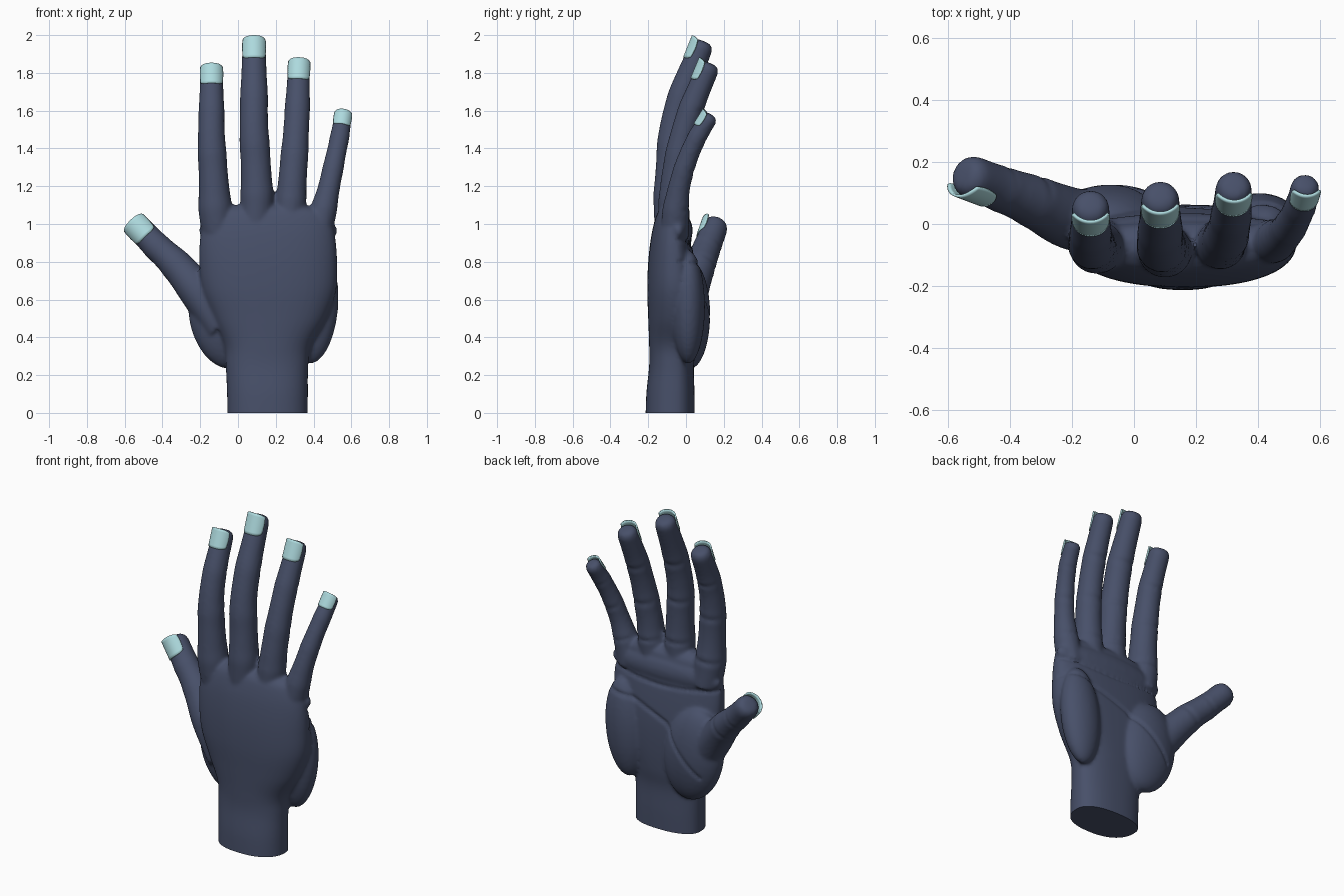
import bpy, bmesh, math
from mathutils import Vector, Matrix

if "Cube" in bpy.data.objects:
    bpy.data.objects.remove(bpy.data.objects["Cube"])


def material(name, rgb):
    m = bpy.data.materials.new(name)
    m.diffuse_color = (*rgb, 1)
    m.use_nodes = True
    m.node_tree.nodes["Principled BSDF"].inputs["Base Color"].default_value = m.diffuse_color
    return m


skin = material("dark_slate_skin", (0.064, 0.080, 0.142))
polish = material("pale_cyan_nail", (0.42, 0.70, 0.73))


def add_object(name, bm, mat):
    bmesh.ops.recalc_face_normals(bm, faces=bm.faces)
    me = bpy.data.meshes.new(name)
    bm.to_mesh(me)
    bm.free()
    me.materials.append(mat)
    ob = bpy.data.objects.new(name, me)
    bpy.context.collection.objects.link(ob)
    return ob


def skin_rings(bm, rings):
    """Bridge rings of points into a closed tube."""
    vs = [[bm.verts.new(p) for p in ring] for ring in rings]
    n = len(vs[0])
    for a, b in zip(vs, vs[1:]):
        for i in range(n):
            j = (i + 1) % n
            bm.faces.new((a[i], a[j], b[j], b[i]))
    bm.faces.new(vs[0][::-1])
    bm.faces.new(vs[-1])


def spline(pts, t):
    """Catmull-Rom through points of any dimension, t in 0..1."""
    k = len(pts) - 1
    i = min(int(t * k), k - 1)
    f = t * k - i
    g = lambda j: Vector(pts[max(0, min(k, j))])
    a, b, c, d = g(i - 1), g(i), g(i + 1), g(i + 2)
    return 0.5 * (2 * b + (c - a) * f + (2 * a - 5 * b + 4 * c - d) * f * f
                  + (3 * b - a - 3 * c + d) * f ** 3)


def frame(tangent, back):
    t = tangent.normalized()
    n = (back - t * back.dot(t)).normalized()
    return t, n, t.cross(n)


def add_finger(bm, pts, joints, back, steps=70, sides=28):
    """Tapered digit with knuckle swells, palm-side creases and a blunt tip."""
    rings = []
    for s in range(steps + 8):
        t = min(s / (steps - 1), 1)
        p = spline(pts, t)
        tan = (spline(pts, min(t + .01, 1)) - spline(pts, max(t - .01, 0))).to_3d()
        T, N, B = frame(tan, back)
        c, r = p.to_3d(), p[3]
        if s >= steps:
            phi = (s - steps + 1) / 8 * math.radians(86)
            c = c + T * r * .8 * math.sin(phi)
            r *= math.cos(phi) ** .5
        swell = 1 + sum(.035 * math.exp(-((t - j) / .05) ** 2) for j in joints)
        groove = sum(math.exp(-((t - j) / .013) ** 2) for j in joints)
        ring = []
        for i in range(sides):
            a = math.tau * i / sides
            rr = r * swell * (1 - .13 * groove * max(0, -math.cos(a)))
            ring.append(c + (N * math.cos(a) + B * math.sin(a)) * rr)
        rings.append(ring)
    skin_rings(bm, rings)


def add_nail(name, pts, length, back):
    """Curved plate wrapped over the back of a fingertip."""
    bm = bmesh.new()
    T, N, B = frame((spline(pts, 1) - spline(pts, .97)).to_3d(), back)
    P, r = Vector(pts[-1][:3]), pts[-1][3]
    nu, na, amax = 8, 16, math.radians(66)
    grid = []
    for u in range(nu + 1):
        f = u / nu
        row = []
        for k in range(na + 1):
            e = 2 * k / na - 1
            s = (f - .56) * length * (1 - .22 * abs(e) ** 4)
            R = r * (1.03 + .03 * f)
            a = e * amax * (.93 + .07 * math.sin(math.pi * f))
            row.append(bm.verts.new(P + T * s + (N * math.cos(a) + B * math.sin(a)) * R))
        grid.append(row)
    for a, b in zip(grid, grid[1:]):
        for k in range(na):
            bm.faces.new((a[k], a[k + 1], b[k + 1], b[k]))
    ob = add_object(name, bm, polish)
    mod = ob.modifiers.new("thickness", "SOLIDIFY")
    mod.thickness, mod.offset = .009, 0
    ob.data.shade_smooth()


# Digit centre lines: x, y, z, radius
digits = {
    "index": [(-.1, -.06, .93, .085), (-.118, -.07, 1.06, .088), (-.13, -.073, 1.25, .078),
              (-.14, -.06, 1.45, .072), (-.14, -.02, 1.62, .066), (-.14, .047, 1.78, .061)],
    "middle": [(.09, -.08, .95, .085), (.1, -.085, 1.12, .086), (.095, -.08, 1.3, .08),
               (.085, -.065, 1.5, .076), (.085, -.015, 1.7, .071), (.085, .075, 1.922, .062)],
    "ring": [(.26, -.07, .95, .08), (.278, -.065, 1.1, .08), (.29, -.055, 1.25, .075),
             (.305, -.02, 1.45, .069), (.315, .035, 1.63, .065), (.322, .11, 1.808, .059)],
    "little": [(.42, -.06, .93, .075), (.45, -.055, 1.06, .07), (.483, -.035, 1.2, .058),
               (.515, .01, 1.35, .053), (.54, .065, 1.47, .05), (.552, .113, 1.548, .047)],
    "thumb": [(-.08, -.01, .45, .1), (-.21, .02, .64, .1), (-.33, .075, .785, .083),
              (-.435, .115, .885, .073), (-.517, .148, .972, .07)],
}
nail_length = {"index": .115, "middle": .125, "ring": .12, "little": .09, "thumb": .12}

bm = bmesh.new()

# Wrist and palm block: z, x min, x max, y back of hand, y palm
sections = [(-.06, -.055, .37, -.215, .045), (.1, -.058, .37, -.21, .045),
            (.25, -.065, .372, -.195, .042), (.36, -.075, .39, -.195, .055),
            (.5, -.135, .47, -.2, .062), (.65, -.19, .52, -.205, .06),
            (.8, -.205, .525, -.2, .045), (.93, -.2, .515, -.185, .025),
            (1.02, -.175, .495, -.165, .012), (1.07, -.12, .45, -.145, 0),
            (1.1, -.03, .34, -.11, -.03)]
rings = []
for s in range(61):
    z, x0, x1, y0, y1 = spline(sections, s / 60)
    cx, hw, cy = (x0 + x1) / 2, (x1 - x0) / 2, y0 * .42 + y1 * .58
    ring = []
    for i in range(48):
        a = math.tau * i / 48
        c, sn = math.cos(a), math.sin(a)
        depth = (y1 - cy) if sn > 0 else (cy - y0)
        ring.append((cx + hw * math.copysign(abs(c) ** .85, c),
                     cy + depth * math.copysign(abs(sn) ** .85, sn), z))
    rings.append(ring)
skin_rings(bm, rings)

# Fleshy pads: thumb mound, heel on the little-finger side, finger-base ridge
pads = [((-.07, .02, .52), (.19, .108, .29), -10), ((.405, .012, .56), (.125, .088, .30), 5),
        ((.16, -.04, .965), (.37, .075, .10), 0)]
for pos, size, tilt in pads:
    bmesh.ops.create_uvsphere(bm, u_segments=32, v_segments=20, radius=1,
                              matrix=Matrix.Translation(pos)
                              @ Matrix.Rotation(math.radians(tilt), 4, 'Y')
                              @ Matrix.Diagonal((*size, 1)))

# Fingers, thumb and nails
for name, pts in digits.items():
    thumb = name == "thumb"
    back = Vector((-.12, -1, 0)) if thumb else Vector((0, -1, 0))
    add_finger(bm, pts, (.5, .74) if thumb else (.24, .52, .78), back)
    add_nail(name + "_nail", pts, nail_length[name], back)

# Fuse everything into one skin
hand = add_object("hand", bm, skin)
rm = hand.modifiers.new("fuse", "REMESH")
rm.mode, rm.voxel_size = "VOXEL", .011
sm = hand.modifiers.new("soften", "SMOOTH")
sm.factor, sm.iterations = .5, 5
fused = bpy.data.meshes.new_from_object(
    hand.evaluated_get(bpy.context.evaluated_depsgraph_get()))
hand.modifiers.clear()
hand.data = fused

# Palm creases as (x, z) lines pressed into the palm side
creases = [[(.52, .92), (.3, .895), (.1, .89), (-.2, .92)],
           [(.52, .80), (.34, .77), (.2, .72), (.1, .68)],
           [(.1, .68), (.0, .58), (-.16, .42)]]
bm = bmesh.new()
bm.from_mesh(fused)
bm.normal_update()
lines = [[spline([Vector(p) for p in c], k / 40) for k in range(41)] for c in creases]
for v in bm.verts:
    if v.normal.y > .25 and v.co.y > -.06 and .35 < v.co.z < 1:
        q = Vector((v.co.x, v.co.z))
        d = min((q - p).length for ln in lines for p in ln)
        if d < .04:
            v.co.y -= .010 * math.exp(-(d / .012) ** 2)

# Clean flat cut at the wrist
bmesh.ops.bisect_plane(bm, geom=bm.verts[:] + bm.edges[:] + bm.faces[:],
                       plane_co=(0, 0, 0), plane_no=(0, 0, 1), clear_inner=True)
bmesh.ops.holes_fill(bm, edges=[e for e in bm.edges if e.is_boundary], sides=0)
bmesh.ops.recalc_face_normals(bm, faces=bm.faces)
for f in bm.faces:
    f.material_index = 0
bm.to_mesh(fused)
bm.free()
if not fused.materials:
    fused.materials.append(skin)
bpy.ops.object.select_all(action='DESELECT')
hand.select_set(True)
bpy.context.view_layer.objects.active = hand
bpy.ops.object.shade_smooth_by_angle(angle=math.radians(50))
